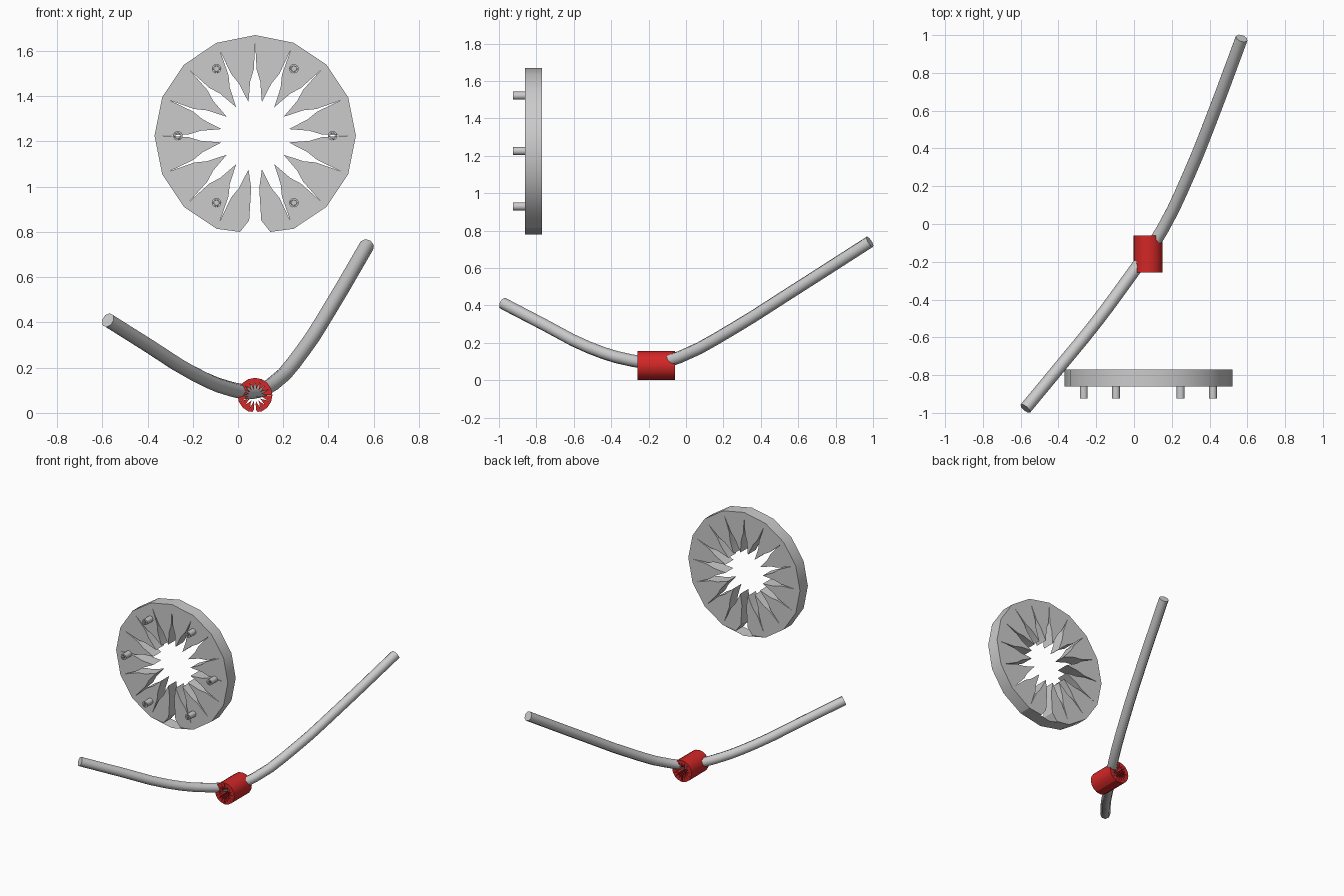
import bpy, bmesh
from math import sin, cos, pi

if "Cube" in bpy.data.objects:
    bpy.data.objects.remove(bpy.data.objects["Cube"])

SIDES = 16
# slot edge outline: (distance from centre, half width), relative to outer radius
SLOT = [(0.54, 0.05), (0.66, 0.014)]
OPEN_SLOT = [(0.52, 0.04), (0.84, 0.06), (0.955, 0.15)]   # seam at the bottom
TIP, SLOT_END = 0.34, 0.92


def polar(r, a, off=0.0):
    """Point at distance r along angle a, shifted sideways by off."""
    return (r * cos(a) - off * sin(a), r * sin(a) + off * cos(a))


def toothed_disc(name, cx, cz, radius, y0, y1, mat=None):
    """Disc with pointed inward teeth divided by slots, open at the bottom."""
    bm = bmesh.new()

    def add(points, closed=True):
        pts = [(cx + radius * x, cz + radius * z) for x, z in points]
        front = [bm.verts.new((x, y0, z)) for x, z in pts]
        back = [bm.verts.new((x, y1, z)) for x, z in pts]
        n = len(pts)
        if closed:
            bm.faces.new(front)
            bm.faces.new(back[::-1])
        return front, back, n

    step = 2 * pi / SIDES
    for k in range(SIDES):
        a, b = -pi / 2 + k * step, -pi / 2 + (k + 1) * step
        pts = [polar(TIP, (a + b) / 2)]
        walls = []
        left = OPEN_SLOT if k == 0 else SLOT
        right = OPEN_SLOT if k == SIDES - 1 else SLOT
        pts += [polar(r, a, w) for r, w in left]
        if k:
            pts.append(polar(SLOT_END, a))
        i_outer = len(pts)
        if k:
            pts.append(polar(1, a))
        if k < SIDES - 1:
            pts.append(polar(1, b))
            i_last = len(pts) - 1
            pts.append(polar(SLOT_END, b))
        else:
            i_last = len(pts) - 1
        pts += [polar(r, b, -w) for r, w in reversed(right)]
        front, back, n = add(pts)
        for i in range(n):
            j = (i + 1) % n
            # the uncut bridge between slot end and rim has no wall
            if (k and i == i_outer - 1) or (k < SIDES - 1 and i == i_last):
                continue
            bm.faces.new((front[j], front[i], back[i], back[j]))
    # thin rim carried across the open seam
    for s in (-1, 1):
        f, bk, _ = add([polar(1, -pi / 2), polar(1, -pi / 2 + s * step)], False)
        bm.faces.new((f[0], f[1], bk[1], bk[0]) if s < 0 else (f[1], f[0], bk[0], bk[1]))
    bmesh.ops.remove_doubles(bm, verts=bm.verts, dist=1e-5)
    mesh = bpy.data.meshes.new(name)
    bm.to_mesh(mesh)
    bm.free()
    ob = bpy.data.objects.new(name, mesh)
    bpy.context.collection.objects.link(ob)
    if mat:
        mesh.materials.append(mat)
    bpy.ops.object.select_all(action='DESELECT')
    ob.select_set(True)
    bpy.context.view_layer.objects.active = ob
    bpy.ops.object.shade_smooth_by_angle(angle=pi / 6)
    return ob


red = bpy.data.materials.new("red")
red.diffuse_color = (0.65, 0.02, 0.02, 1)
red.use_nodes = True
red.node_tree.nodes["Principled BSDF"].inputs["Base Color"].default_value = red.diffuse_color

# large slotted disc and its six pins
DX, DZ = 0.076, 1.225
toothed_disc("slotted_disc", DX, DZ, 0.445, -0.86, -0.77)
for k in range(6):
    x, z = polar(0.342, k * pi / 3)
    toothed_disc(f"disc_pin_{k + 1}", DX + x, DZ + z, 0.021, -0.925, -0.858)

# red sleeve around the bent rod
toothed_disc("red_sleeve", 0.075, 0.078, 0.077, -0.258, -0.06, red)

# bent rod
PATH = [(-0.575, -0.977, 0.41), (-0.40, -0.765, 0.30), (-0.20, -0.52, 0.175),
        (-0.03, -0.29, 0.105), (0.07, -0.15, 0.095), (0.15, -0.03, 0.125),
        (0.29, 0.26, 0.28), (0.40, 0.53, 0.45), (0.57, 0.983, 0.74)]
curve = bpy.data.curves.new("bent_rod", 'CURVE')
curve.dimensions = '3D'
curve.bevel_depth = 0.033
curve.bevel_resolution = 2
curve.resolution_u = 3
curve.use_fill_caps = True
spline = curve.splines.new('BEZIER')
spline.bezier_points.add(len(PATH) - 1)
for bp, co in zip(spline.bezier_points, PATH):
    bp.co = co
    bp.handle_left_type = bp.handle_right_type = 'AUTO'
rod = bpy.data.objects.new("bent_rod", curve)
bpy.context.collection.objects.link(rod)
